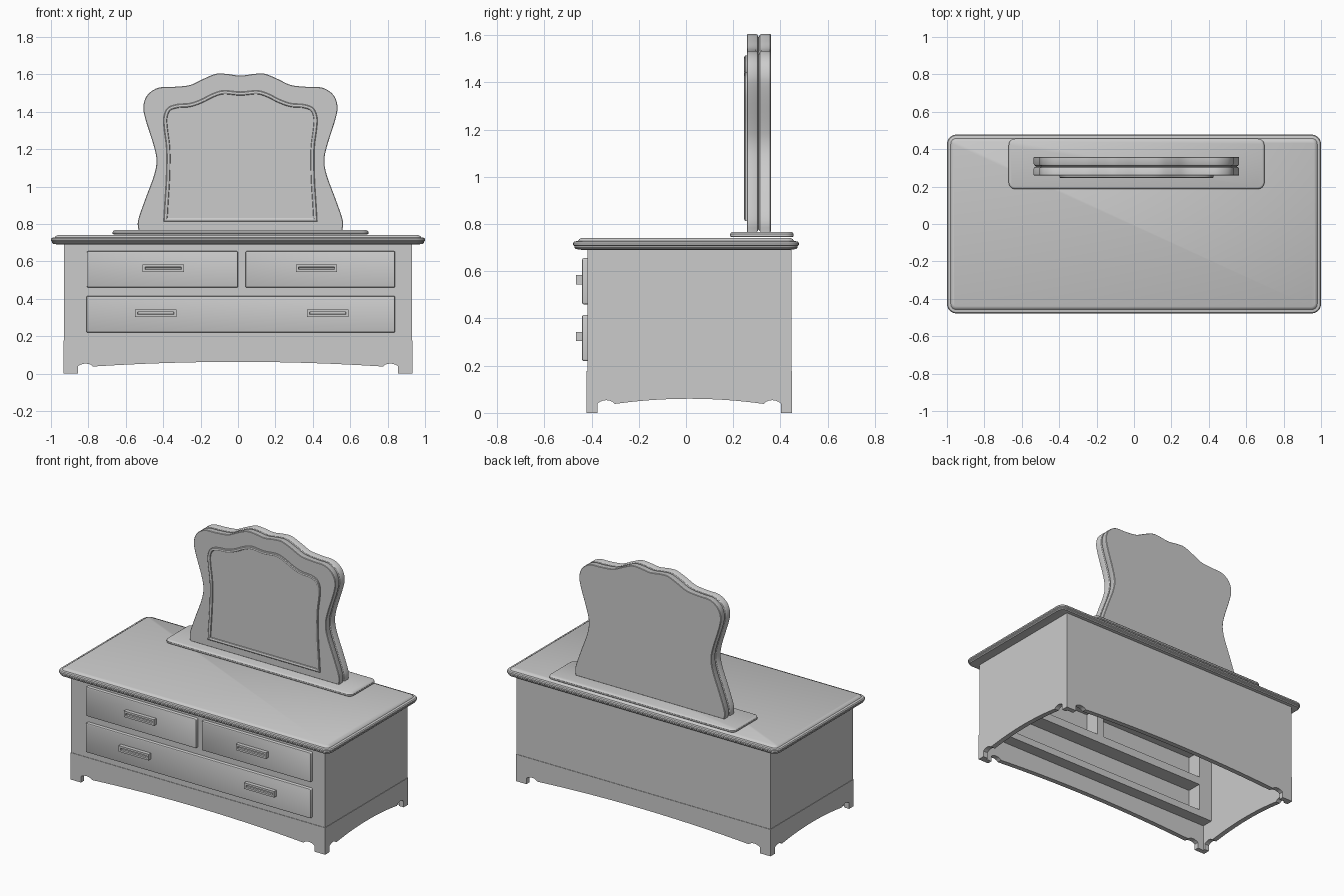
import bpy, bmesh, math
from mathutils import Vector

if "Cube" in bpy.data.objects:
    bpy.data.objects.remove(bpy.data.objects["Cube"])


def finish(name, bm):
    bmesh.ops.recalc_face_normals(bm, faces=bm.faces)
    me = bpy.data.meshes.new(name)
    bm.to_mesh(me)
    bm.free()
    ob = bpy.data.objects.new(name, me)
    bpy.context.collection.objects.link(ob)
    bpy.ops.object.select_all(action='DESELECT')
    ob.select_set(True)
    bpy.context.view_layer.objects.active = ob
    bpy.ops.object.shade_smooth_by_angle(angle=math.radians(30))
    return ob


def inset(pts, d):
    """Move a counter-clockwise outline inward by d with mitred corners."""
    out = []
    for i, p in enumerate(pts):
        p = Vector(p)
        a = (p - Vector(pts[i - 1])).normalized()
        b = (Vector(pts[(i + 1) % len(pts)]) - p).normalized()
        na, nb = Vector((-a.y, a.x)), Vector((-b.y, b.x))
        out.append(p + (na + nb) * d / max(0.4, 1 + na.dot(nb)))
    return out


def stack(name, outline, steps, axis):
    """Loft an outline through (inset, depth) steps along an axis and cap it."""
    place = {'x': lambda u, v, w: (w, u, v),
             'y': lambda u, v, w: (u, w, v),
             'z': lambda u, v, w: (u, v, w)}[axis]
    bm = bmesh.new()
    rings = [[bm.verts.new(place(p[0], p[1], w)) for p in inset(outline, d)]
             for d, w in steps]
    n = len(outline)
    for r, s in zip(rings, rings[1:]):
        for i in range(n):
            j = (i + 1) % n
            bm.faces.new((r[i], r[j], s[j], s[i]))
    bm.faces.new(rings[0])
    bm.faces.new(rings[-1])
    return finish(name, bm)


def rect(x0, x1, y0, y1):
    return [(x0, y0), (x1, y0), (x1, y1), (x0, y1)]


def rounded(x0, x1, y0, y1, r, n=6):
    pts = []
    for k, (cx, cy) in enumerate(rect(x0 + r, x1 - r, y0 + r, y1 - r)):
        for i in range(n + 1):
            a = math.pi + (k + i / n) * math.pi / 2
            pts.append((cx + r * math.cos(a), cy + r * math.sin(a)))
    return pts


def box(name, x0, x1, y0, y1, z0, z1):
    return stack(name, rect(x0, x1, y0, y1), [(0, z0), (0, z1)], 'z')


def smooth(pts, n=5):
    """Catmull-Rom curve through the points."""
    p = [Vector(q) for q in pts]
    p = [p[0] * 2 - p[1]] + p + [Vector((-p[-2].x, p[-2].y))]
    out = []
    for a, b, c, d in zip(p, p[1:], p[2:], p[3:]):
        for i in range(n):
            t = i / n
            out.append(0.5 * (2 * b + (c - a) * t + (2 * a - 5 * b + 4 * c - d) * t * t
                              + (3 * b - a - 3 * c + d) * t ** 3))
    return out + [p[-2]]


def symmetric(half, cx):
    right = smooth(half)
    left = [Vector((-q.x, q.y)) for q in reversed(right[:-1])]
    return [(q.x + cx, q.y) for q in right + left]


X, Y0, Y1, T = 0.93, -0.418, 0.446, 0.03

# Carcass: open underneath
for s, side in ((-1, "left"), (1, "right")):
    box(side + "_side_panel", *sorted((s * X, s * (X - T))), Y0, Y1, 0.178, 0.70)
box("back_panel", -X + T, X - T, Y1 - T, Y1, 0.178, 0.70)

# Front frame around the drawers
FB = Y0 + 0.11
box("left_stile", -X + T, -0.80, Y0, FB, 0.178, 0.70)
box("right_stile", 0.83, X - T, Y0, FB, 0.178, 0.70)
for nm, z0, z1 in (("bottom", 0.178, 0.225), ("middle", 0.41, 0.465), ("top", 0.65, 0.70)):
    box(nm + "_rail", -0.80, 0.83, Y0, FB, z0, z1)
box("drawer_divider", -0.005, 0.045, Y0, FB, 0.465, 0.65)


# Scalloped skirt boards with bracket feet
def skirt(name, c, end, foot, bump, cusp, rise, w0, w1, axis):
    half = [(end, 0.178), (end, 0), (foot, 0), (foot, 0.04)]
    half += [(foot + (cusp - foot) * t, 0.042 + 0.012 * math.sin(math.pi * t))
             for t in (0.15, 0.3, 0.5, 0.7, 0.85)] + [(cusp, 0.038)]
    half += [(cusp * (1 - t / 8), 0.038 + (rise - 0.038) * (1 - (1 - t / 8) ** 2))
             for t in range(1, 9)]
    left = [(-u, v) for u, v in reversed(half[:-1])]
    outline = [(u + c, v) for u, v in half + left][::-1]
    stack(name, outline, [(0, w0), (0, w1)], axis)


E = 0.003
skirt("front_skirt", 0, X - T, 0.855, 0.82, 0.775, 0.063, Y0 - E, Y0 + T, 'y')
skirt("back_skirt", 0, X - T, 0.855, 0.82, 0.775, 0.063, Y1 - T, Y1 + E, 'y')
mid, hl = (Y0 + Y1) / 2, (Y1 - Y0) / 2 + E
for s, side in ((-1, "left"), (1, "right")):
    skirt(side + "_skirt", mid, hl, hl - 0.047, 0.355, 0.315, 0.06,
          s * (X - T), s * (X + E), 'x')

# Moulded table top
stack("table_top", rounded(-1, 1, -0.478, 0.478, 0.05),
      [(0.04, 0.69), (0.012, 0.694), (0.006, 0.70), (0.006, 0.706), (0, 0.711), (0, 0.72),
       (0.005, 0.726), (0.02, 0.728), (0.025, 0.735), (0.036, 0.741)], 'z')


# Drawer fronts and pulls
def drawer(name, x0, x1, z0, z1, pulls):
    stack(name, rounded(x0, x1, z0, z1, 0.008, 3),
          [(0, -0.41), (0, -0.434), (0.002, -0.438), (0.006, -0.44)], 'y')
    for i, px in enumerate(pulls):
        zc = (z0 + z1) / 2 + 0.006
        stack(f"{name}_pull_{i + 1}", rect(px - 0.11, px + 0.11, zc - 0.02, zc + 0.02),
              [(0, -0.438), (0, -0.465), (0.013, -0.465), (0.015, -0.455)], 'y')


drawer("upper_left_drawer", -0.808, 0.0, 0.46, 0.655, [-0.40])
drawer("upper_right_drawer", 0.04, 0.84, 0.46, 0.655, [0.42])
drawer("lower_drawer", -0.81, 0.84, 0.22, 0.415, [-0.44, 0.48])

# Mirror foot plate
stack("mirror_plinth", rounded(-0.67, 0.697, 0.187, 0.456, 0.035),
      [(0.006, 0.744), (0, 0.748), (0, 0.758), (0.004, 0.764), (0.01, 0.767)], 'z')

# Mirror back board: two layers with a groove between them
board = [(0.545, 0.765), (0.547, 0.82), (0.51, 0.93), (0.462, 1.06), (0.449, 1.14),
         (0.464, 1.22), (0.508, 1.36), (0.519, 1.43), (0.497, 1.49), (0.44, 1.528),
         (0.36, 1.533), (0.27, 1.543), (0.20, 1.575), (0.13, 1.603), (0.07, 1.602), (0, 1.593)]
stack("mirror_board", symmetric(board, 0.013),
      [(0.003, 0.258), (0, 0.261), (0, 0.296), (0.004, 0.303), (0.014, 0.308),
       (0.004, 0.313), (0, 0.32), (0, 0.356), (0.003, 0.359)], 'y')

# Raised moulding with the glass inside it
frame = [(0.411, 0.813), (0.406, 0.90), (0.397, 1.05), (0.396, 1.20), (0.409, 1.31),
         (0.411, 1.37), (0.39, 1.42), (0.34, 1.44), (0.27, 1.446), (0.21, 1.467),
         (0.15, 1.497), (0.09, 1.514), (0, 1.507)]
stack("mirror_moulding_and_glass", symmetric(frame, 0.013),
      [(0, 0.262), (0, 0.251), (0.004, 0.247), (0.012, 0.246), (0.018, 0.249),
       (0.02, 0.255)], 'y')
